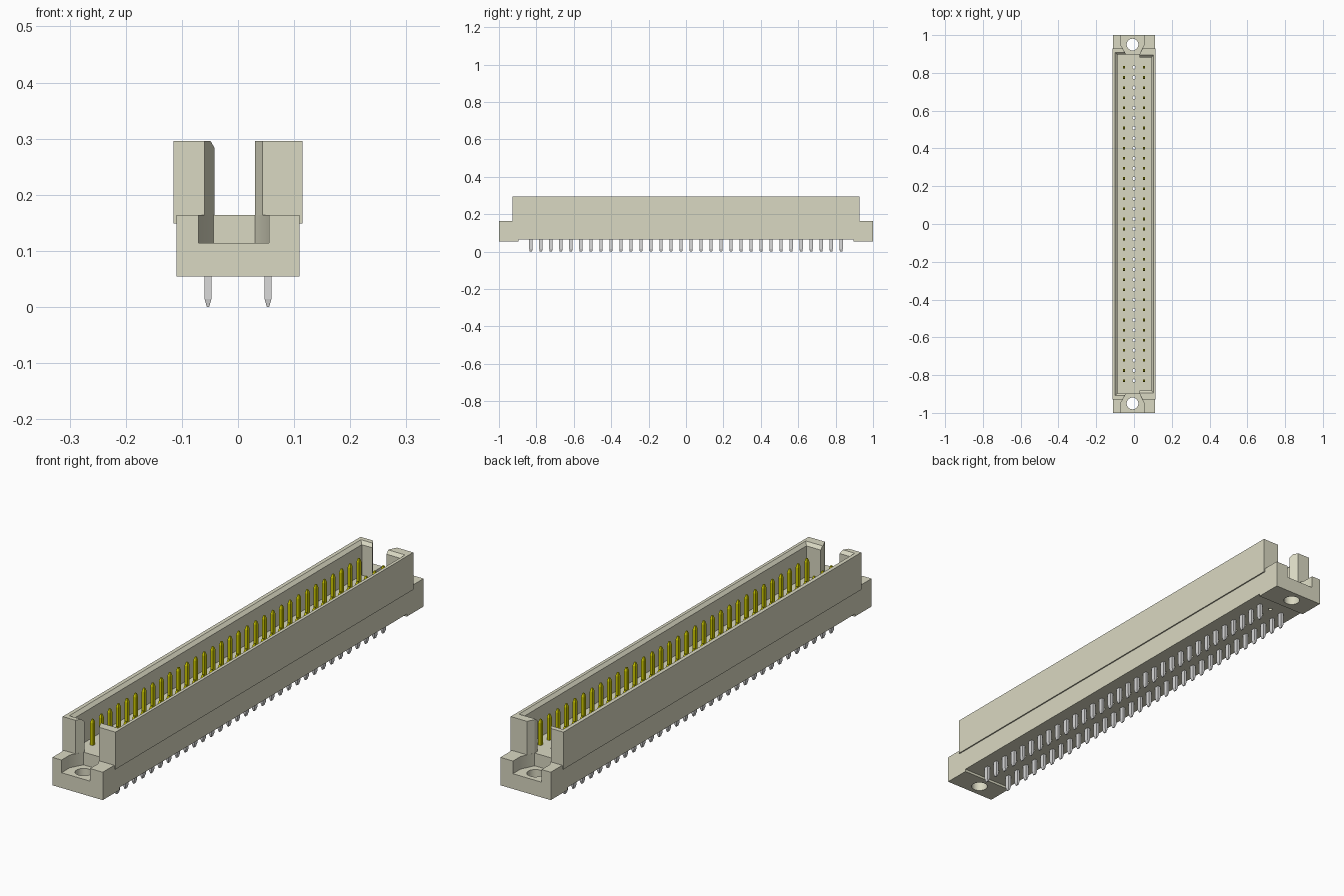
import bpy
import bmesh
from mathutils import Matrix

if "Cube" in bpy.data.objects:
    bpy.data.objects.remove(bpy.data.objects["Cube"], do_unlink=True)


def material(name, rgb):
    mat = bpy.data.materials.new(name)
    mat.use_nodes = True
    mat.diffuse_color = (*rgb, 1)
    mat.node_tree.nodes["Principled BSDF"].inputs["Base Color"].default_value = (*rgb, 1)
    return mat


BEIGE = material("beige_plastic", (0.70, 0.69, 0.54))
GOLD = material("gold_contact", (0.64, 0.61, 0.0))
SILVER = material("silver_tail", (0.70, 0.70, 0.70))


def finish(bm, name, mat):
    bmesh.ops.recalc_face_normals(bm, faces=bm.faces)
    mesh = bpy.data.meshes.new(name)
    bm.to_mesh(mesh)
    bm.free()
    obj = bpy.data.objects.new(name, mesh)
    bpy.context.collection.objects.link(obj)
    mesh.materials.append(mat)
    return obj


def loft(bm, loops):
    """Closed solid through matching loops of 3D points."""
    rings = [[bm.verts.new(p) for p in loop] for loop in loops]
    bm.faces.new(rings[0])
    bm.faces.new(rings[-1])
    for a, b in zip(rings, rings[1:]):
        for i in range(len(a)):
            j = (i + 1) % len(a)
            bm.faces.new((a[i], a[j], b[j], b[i]))


def at_z(points, z):
    return [(x, y, z) for x, y in points]


def mirror_y(half):
    return half + [(x, -y) for x, y in reversed(half)]


def cut(target, cutter):
    mod = target.modifiers.new("cut", "BOOLEAN")
    mod.object = cutter
    mod.operation = "DIFFERENCE"
    mod.solver = "EXACT"
    bpy.context.view_layer.objects.active = target
    bpy.ops.object.modifier_apply(modifier=mod.name)
    bpy.data.objects.remove(cutter, do_unlink=True)


PITCH = 0.0535
ROWS = [(i - 15.5) * PITCH for i in range(32)]
BOTTOM, FLOOR, TOP = 0.054, 0.164, 0.296

# Base block with a raised underside between the two end feet
side = [(-1, BOTTOM), (-0.895, BOTTOM), (-0.895, 0.064), (0.895, 0.064),
        (0.895, BOTTOM), (1, BOTTOM), (1, FLOOR), (-1, FLOOR)]
bm = bmesh.new()
loft(bm, [[(x, y, z) for y, z in side] for x in (-0.11, 0.11)])
base = finish(bm, "base", BEIGE)

# Tapered recesses at both ends
recess = [(-0.07, 1.05), (0.055, 1.05), (0.055, 0.952), (0.03, 0.9),
          (-0.0436, 0.9), (-0.07, 0.948)]
bm = bmesh.new()
for s in (-1, 1):
    outline = [(x, s * y) for x, y in recess]
    loft(bm, [at_z(outline, 0.114), at_z(outline, 0.25)])
cut(base, finish(bm, "recess_cutter", BEIGE))

# Mounting holes and the empty middle row of contact holes
bm = bmesh.new()
holes = [(-0.008, s * 0.95, 0.031, 32) for s in (-1, 1)]
holes += [(0, y, 0.008, 12) for y in ROWS]
for x, y, radius, sides in holes:
    bmesh.ops.create_cone(bm, cap_ends=True, segments=sides, radius1=radius,
                          radius2=radius, depth=0.5, matrix=Matrix.Translation((x, y, 0.1)))
cut(base, finish(bm, "hole_cutter", BEIGE))

# Shroud walls: C-shaped outlines with a chamfered inner rim
walls = {
    "left_hand_shroud": (
        [(-0.115, 0.928), (-0.06, 0.928), (-0.042, 0.897), (-0.088, 0.897)],
        [(-0.115, 0.928), (-0.06, 0.928), (-0.049, 0.909), (-0.1, 0.909)]),
    "right_hand_shroud": (
        [(0.115, 0.928), (0.044, 0.928), (0.03, 0.9), (0.03, 0.882), (0.092, 0.882)],
        [(0.115, 0.928), (0.044, 0.928), (0.03, 0.9), (0.03, 0.894), (0.103, 0.894)]),
}
for name, (lower, rim) in walls.items():
    bm = bmesh.new()
    lower, rim = mirror_y(lower), mirror_y(rim)
    loft(bm, [at_z(lower, 0.149), at_z(lower, TOP - 0.012), at_z(rim, TOP)])
    finish(bm, name, BEIGE)


def pin(bm, x, y, sections):
    """Rectangular pin from (z, half width, half depth) sections."""
    loft(bm, [[(x - w, y - d, z), (x + w, y - d, z), (x + w, y + d, z), (x - w, y + d, z)]
              for z, w, d in sections])


# Contact pins above the floor and solder tails below
contact = [(FLOOR - 0.01, 0.006, 0.007), (0.252, 0.006, 0.007), (0.265, 0.003, 0.003)]
tail = [(0, 0.002, 0.006), (0.014, 0.006, 0.009), (0.075, 0.006, 0.009)]
for name, sections, mat in (("contact_pins", contact, GOLD), ("solder_tails", tail, SILVER)):
    bm = bmesh.new()
    for x in (-PITCH, PITCH):
        for y in ROWS:
            pin(bm, x, y, sections)
    finish(bm, name, mat)

# Smooth the round holes, keep every other edge sharp
bpy.ops.object.select_all(action="DESELECT")
base.select_set(True)
bpy.context.view_layer.objects.active = base
bpy.ops.object.shade_smooth_by_angle(angle=0.55)
